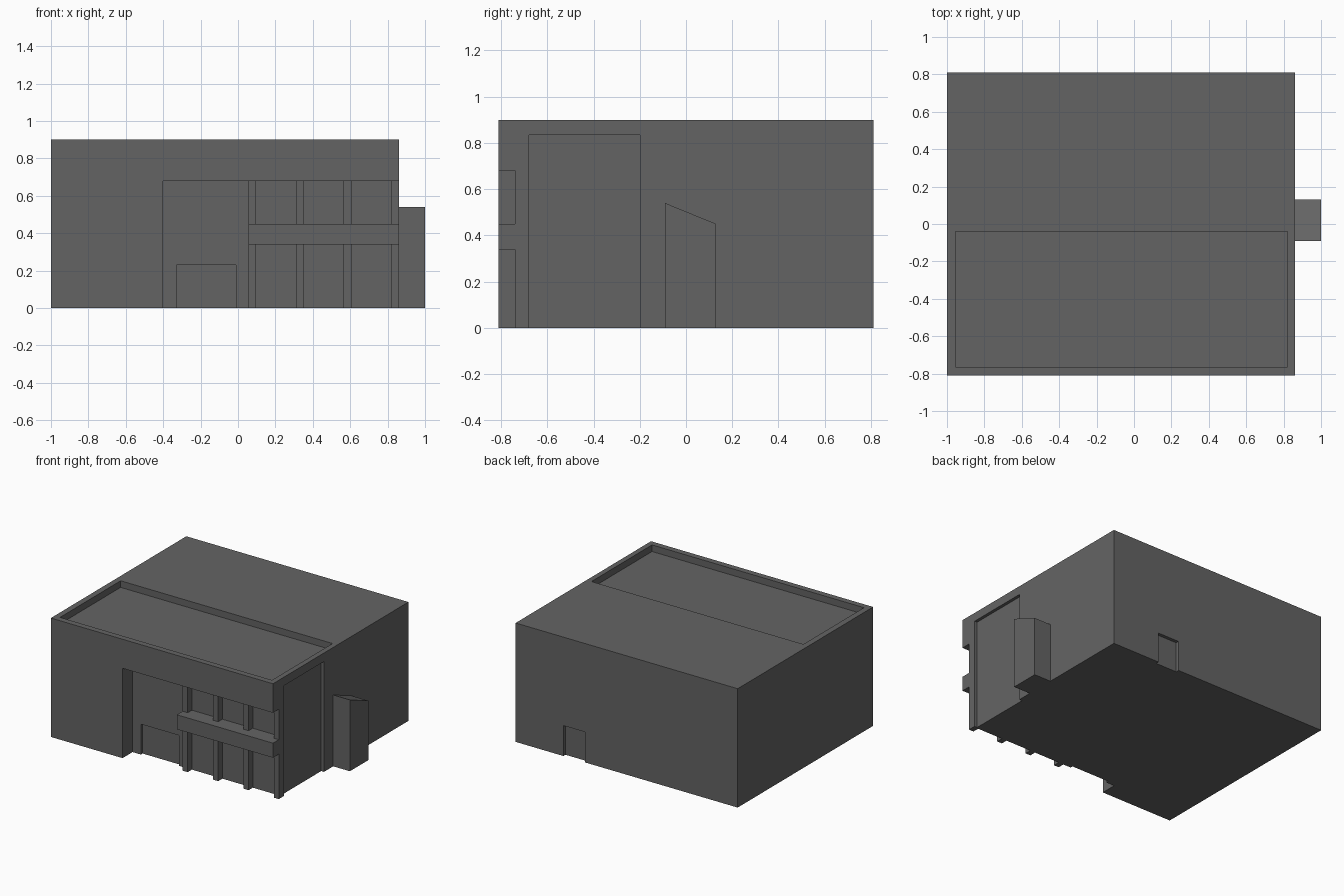
import bpy

if "Cube" in bpy.data.objects:
    bpy.data.objects.remove(bpy.data.objects["Cube"])

grey = bpy.data.materials.new("dark_grey")
grey.diffuse_color = (0.127, 0.127, 0.127, 1)
grey.use_nodes = True
grey.node_tree.nodes["Principled BSDF"].inputs["Base Color"].default_value = grey.diffuse_color


def prism(name, x, profile):
    """Extrude a (y, z) profile along x."""
    n = len(profile)
    verts = [(px, y, z) for px in x for y, z in profile]
    faces = [tuple(range(n))[::-1], tuple(range(n, 2 * n))]
    faces += [(i, (i + 1) % n, (i + 1) % n + n, i + n) for i in range(n)]
    mesh = bpy.data.meshes.new(name)
    mesh.from_pydata(verts, [], faces)
    mesh.materials.append(grey)
    ob = bpy.data.objects.new(name, mesh)
    bpy.context.collection.objects.link(ob)
    return ob


def box(name, x, y, z):
    return prism(name, x, [(y[0], z[0]), (y[1], z[0]), (y[1], z[1]), (y[0], z[1])])


def cut(target, name, x, y, z):
    cutter = box(name + "_cutter", x, y, z)
    cutter.hide_render = True
    mod = target.modifiers.new(name, 'BOOLEAN')
    mod.operation = 'DIFFERENCE'
    mod.solver = 'EXACT'
    mod.object = cutter
    bpy.context.view_layer.objects.active = target
    bpy.ops.object.modifier_apply(modifier=mod.name)
    bpy.data.objects.remove(cutter)


# Main block and its recesses
body = box("building_body", (-1, 0.86), (-0.81, 0.81), (0, 0.9))
cut(body, "roof_recess", (-0.955, 0.82), (-0.765, -0.04), (0.85, 1.0))
cut(body, "porch_recess", (-0.40, 1.0), (-1.0, -0.69), (-0.1, 0.68))
cut(body, "side_panel", (0.837, 1.0), (-0.68, -0.20), (-0.1, 0.835))
cut(body, "front_door", (-0.33, -0.01), (-0.75, -0.67), (-0.1, 0.23))
cut(body, "back_door", (0.28, 0.46), (0.785, 1.0), (-0.1, 0.23))

# Balcony band across the porch
box("balcony_band", (0.055, 0.86), (-0.81, -0.69), (0.34, 0.45))

# Columns below and above the band
for i in range(4):
    x0 = 0.055 + i * 0.255
    x1 = 0.86 if i == 3 else x0 + 0.042
    box(f"lower_column_{i + 1}", (x0, x1), (-0.74, -0.69), (0, 0.34))
    box(f"upper_column_{i + 1}", (x0, x1), (-0.74, -0.69), (0.45, 0.68))

# Sloped side annex
prism("side_annex", (0.86, 1.0), [(-0.09, 0), (0.13, 0), (0.13, 0.45), (-0.09, 0.54)])
